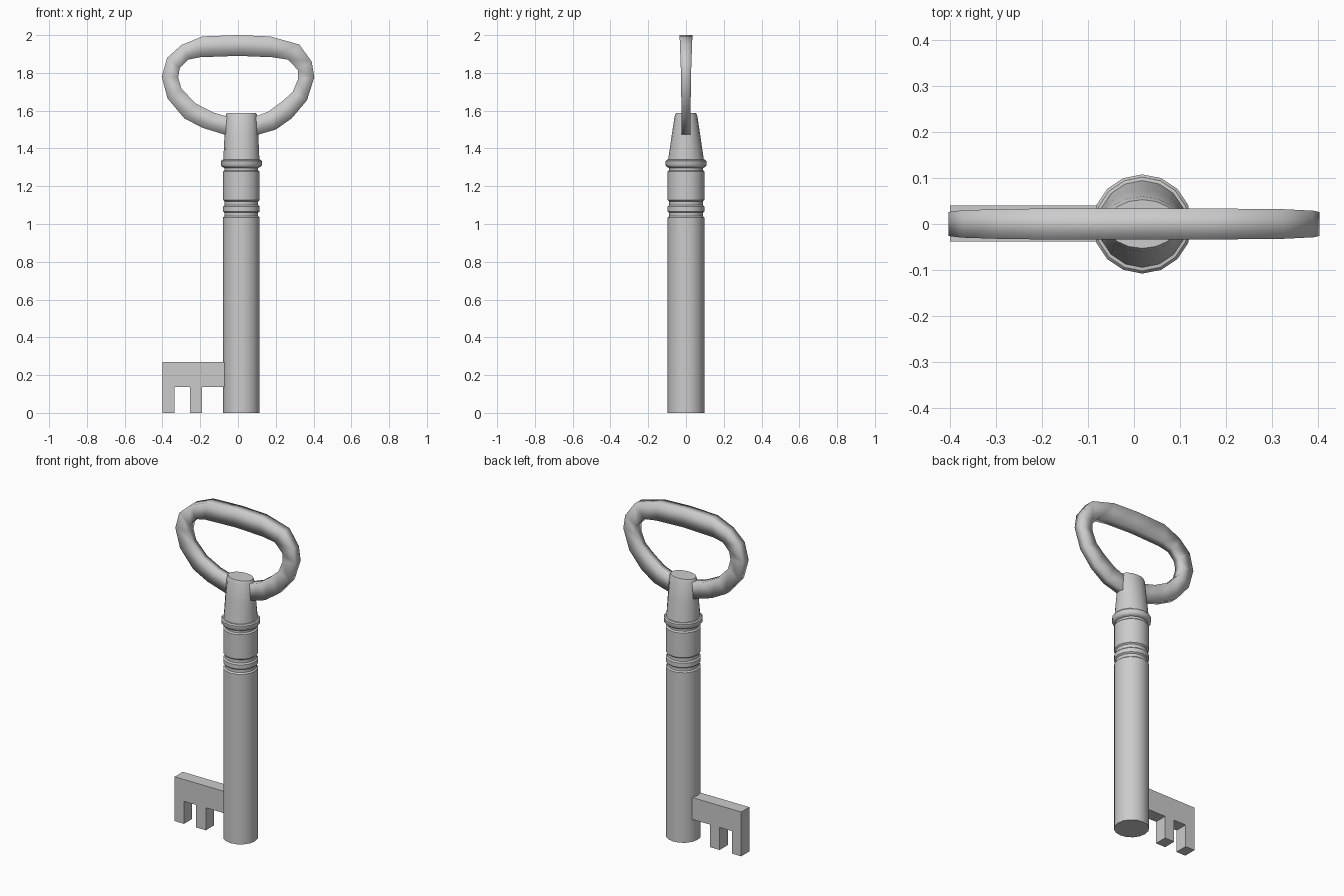
import bpy, bmesh, math

if "Cube" in bpy.data.objects:
    bpy.data.objects.remove(bpy.data.objects["Cube"])

CX = 0.018   # shaft axis sits slightly right of centre


def finish(name, bm, angle):
    bmesh.ops.recalc_face_normals(bm, faces=bm.faces)
    mesh = bpy.data.meshes.new(name)
    bm.to_mesh(mesh)
    bm.free()
    ob = bpy.data.objects.new(name, mesh)
    bpy.context.collection.objects.link(ob)
    bpy.ops.object.select_all(action='DESELECT')
    ob.select_set(True)
    bpy.context.view_layer.objects.active = ob
    bpy.ops.object.shade_smooth_by_angle(angle=math.radians(angle))
    return ob


def bridge(bm, loops, closed=False):
    """Skin consecutive closed vertex loops with quads."""
    n = len(loops[0])
    pairs = list(zip(loops, loops[1:] + loops[:1]))
    for a, b in pairs if closed else pairs[:-1]:
        for i in range(n):
            j = (i + 1) % n
            bm.faces.new((a[i], a[j], b[j], b[i]))


def lathe(name, profile, sides=16):
    """Profile rows: x radius, y radius, height."""
    bm = bmesh.new()
    loops = []
    for rx, ry, z in profile:
        loops.append([bm.verts.new((CX + rx * math.cos(math.tau * i / sides),
                                    ry * math.sin(math.tau * i / sides), z))
                      for i in range(sides)])
    bridge(bm, loops)
    bm.faces.new(loops[0])
    bm.faces.new(loops[-1])
    return finish(name, bm, 40)


# Shaft with turned grooves and a small ring
R, G = 0.097, 0.089
shaft = [(R, 0), (R, 1.035), (G, 1.042), (G, 1.06), (R, 1.067), (R, 1.093),
         (G, 1.10), (G, 1.12), (R, 1.127), (R, 1.277), (G, 1.284), (G, 1.32)]
lathe("shaft", [(r, r, z) for r, z in shaft])

# Collar
collar = [(0.09, 1.297), (0.102, 1.303), (0.108, 1.311), (0.108, 1.333), (0.102, 1.34), (0.09, 1.342)]
lathe("collar", [(r, r, z) for r, z in collar])

# Neck flattening towards the handle
lathe("neck", [(0.096, 0.096, 1.33), (0.09, 0.077, 1.46), (0.084, 0.06, 1.572), (0.078, 0.053, 1.587)])

# Handle loop: outer and inner outlines, paired point by point
outer = [(0.0, 2.0), (-0.19, 1.993), (-0.30, 1.947), (-0.375, 1.88), (-0.404, 1.78),
         (-0.373, 1.665), (-0.285, 1.56), (-0.19, 1.51), (-0.07, 1.473), (0.018, 1.465),
         (0.105, 1.473), (0.20, 1.50), (0.285, 1.56), (0.365, 1.655), (0.404, 1.777),
         (0.39, 1.86), (0.325, 1.95), (0.17, 1.993)]
inner = [(0.0, 1.89), (-0.20, 1.883), (-0.265, 1.87), (-0.308, 1.825), (-0.317, 1.778),
         (-0.30, 1.718), (-0.227, 1.64), (-0.13, 1.59), (-0.06, 1.57), (0.018, 1.565),
         (0.095, 1.57), (0.16, 1.595), (0.235, 1.65), (0.29, 1.70), (0.317, 1.765),
         (0.317, 1.815), (0.265, 1.87), (0.18, 1.883)]
bm = bmesh.new()
loops = []
for (xo, zo), (xi, zi) in zip(outer, inner):
    to = 0.025 + 0.009 * max(0, (zo - 1.75) / 0.25)
    ti = 0.025
    loops.append([bm.verts.new(p) for p in
                  ((xo, -to, zo), (xi, -ti, zi), (xi, ti, zi), (xo, to, zo))])
bridge(bm, loops, closed=True)
finish("handle_loop", bm, 100)

# Bit with two teeth, extruded from its outline
outline = [(-0.40, 0), (-0.337, 0), (-0.337, 0.137), (-0.255, 0.137), (-0.255, 0),
           (-0.19, 0), (-0.19, 0.137), (-0.05, 0.137), (-0.05, 0.27), (-0.40, 0.27)]
bm = bmesh.new()
loops = [[bm.verts.new((x, y, z)) for x, z in outline] for y in (-0.038, 0.04)]
bridge(bm, loops)
for loop in loops:
    bm.faces.new(loop)
finish("bit", bm, 40)
